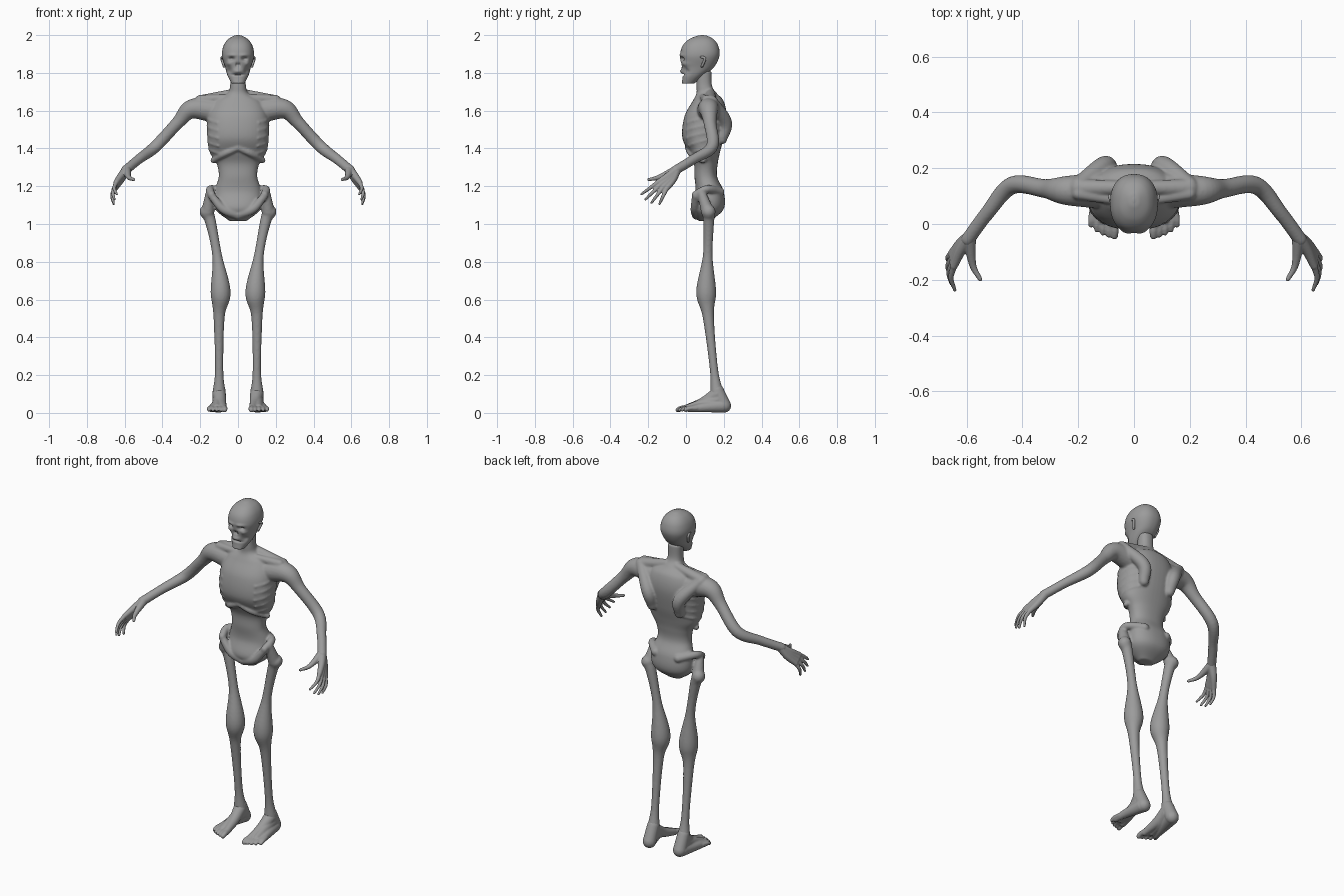
import bpy, bmesh, math
from mathutils import Vector

if "Cube" in bpy.data.objects:
    bpy.data.objects.remove(bpy.data.objects["Cube"])

grey = bpy.data.materials.new("grey_skin")
grey.diffuse_color = (0.33, 0.33, 0.33, 1)
grey.use_nodes = True
grey.node_tree.nodes["Principled BSDF"].inputs["Base Color"].default_value = grey.diffuse_color


def spline(rows, steps):
    """Catmull-Rom through rows of numbers."""
    pts = [Vector(r) for r in rows]
    pts = [pts[0] * 2 - pts[1]] + pts + [pts[-1] * 2 - pts[-2]]
    out = []
    for i in range(1, len(pts) - 2):
        a, b, c, d = pts[i - 1:i + 3]
        for k in range(steps):
            t = k / steps
            out.append(0.5 * (2 * b + (c - a) * t + (2 * a - 5 * b + 4 * c - d) * t * t
                              + (3 * b - a - 3 * c + d) * t ** 3))
    return out + [pts[-2]]


def skin_rings(bm, rings):
    rings = [[bm.verts.new(p) for p in ring] for ring in rings]
    n = len(rings[0])
    for a, b in zip(rings, rings[1:]):
        for i in range(n):
            bm.faces.new((a[i], a[(i + 1) % n], b[(i + 1) % n], b[i]))
    bm.faces.new(rings[0][::-1])
    bm.faces.new(rings[-1])


def oval(ring, ang, scale=1.0):
    """Point on a horizontal cross-section (z, half width, front y, back y)."""
    z, hw, yf, yb = ring
    p = lambda v: math.copysign(abs(v) ** 0.87, v)
    return Vector((scale * hw * p(math.cos(ang)),
                   (yf + yb) / 2 + scale * (yb - yf) / 2 * p(math.sin(ang)), z))


def loft(bm, rows, sides, steps):
    skin_rings(bm, [[oval(r, 2 * math.pi * i / sides) for i in range(sides)]
                    for r in spline(rows, steps)])


def tube(bm, s, *rows, sides=20):
    """Round-ended tube through (x, y, z, radius); s = -1 mirrors it."""
    path = spline([(x * s, y, z, r) for x, y, z, r in rows], 8)
    pos = [p.to_3d() for p in path]
    run = pos[-1] - pos[0]
    k = min(range(3), key=lambda i: abs(run[i]))
    ref = Vector([float(i == k) for i in range(3)])
    rings = []
    for i, p in enumerate(pos):
        t = pos[min(i + 1, len(pos) - 1)] - pos[max(i - 1, 0)]
        u = t.cross(ref).normalized()
        v = t.cross(u).normalized()
        rings.append([p + path[i][3] * (u * math.cos(a) + v * math.sin(a))
                      for a in (2 * math.pi * j / sides for j in range(sides))])
    skin_rings(bm, rings)
    for p in (path[0], path[-1]):
        ball = bmesh.ops.create_uvsphere(bm, u_segments=16, v_segments=10, radius=p[3])
        bmesh.ops.translate(bm, verts=ball["verts"], vec=p.to_3d())


def finish(name, bm, voxel=None, smooth=3):
    bmesh.ops.recalc_face_normals(bm, faces=bm.faces)
    me = bpy.data.meshes.new(name)
    bm.to_mesh(me)
    bm.free()
    me.materials.append(grey)
    for f in me.polygons:
        f.use_smooth = True
    ob = bpy.data.objects.new(name, me)
    bpy.context.collection.objects.link(ob)
    if voxel:  # fuse the overlapping forms into one skin
        m = ob.modifiers.new("fuse", 'REMESH')
        m.mode, m.voxel_size, m.use_smooth_shade = 'VOXEL', voxel, True
        m = ob.modifiers.new("soften", 'SMOOTH')
        m.factor, m.iterations = 0.5, smooth


# Trunk: pelvis, waist, rib cage and neck
trunk = [(1.015, .045, .07, .13), (1.08, .12, .025, .20), (1.17, .125, .05, .20),
         (1.25, .102, .045, .165), (1.32, .113, .042, .168), (1.38, .15, .015, .18),
         (1.46, .162, -.02, .20), (1.57, .16, -.008, .215), (1.65, .125, .035, .20),
         (1.69, .058, .055, .165), (1.73, .042, .056, .138), (1.81, .042, .055, .135)]
body = bmesh.new()
loft(body, trunk, 48, 8)
dense = spline(trunk, 8)
for s in (1, -1):
    # Arm
    tube(body, s, (.12, .12, 1.60, .065), (.245, .12, 1.608, .052), (.32, .127, 1.535, .034),
         (.437, .138, 1.41, .032), (.525, .04, 1.343, .026), (.595, -.055, 1.285, .025))
    # Collar bone, shoulder slope and shoulder blade
    tube(body, s, (.02, .08, 1.67, .018), (.20, .11, 1.66, .024))
    tube(body, s, (.03, .13, 1.69, .025), (.20, .13, 1.65, .032))
    tube(body, s, (.09, .19, 1.45, .028), (.107, .207, 1.54, .036), (.20, .14, 1.65, .028))
    # Rib cage margin
    tube(body, s, (0, .012, 1.405, .018), (.07, .03, 1.372, .018), (.13, .09, 1.337, .016))
    # Hip crest, hip side and groin ridge
    tube(body, s, (.14, .05, 1.155, .02), (.145, .11, 1.185, .021), (.075, .18, 1.17, .024))
    tube(body, s, (.148, .08, 1.17, .022), (.16, .115, 1.065, .035))
    tube(body, s, (.14, .052, 1.15, .02), (.08, .048, 1.08, .024), (0, .058, 1.05, .028))
    # Leg
    tube(body, s, (.167, .12, 1.065, .037), (.145, .12, 1.01, .029), (.11, .115, .83, .026),
         (.092, .107, .64, .053), (.10, .118, .51, .03), (.10, .148, .23, .022),
         (.10, .165, .10, .036))
    # Faint ribs sloping forward and down
    for k in range(5):
        rib = []
        for a in range(-50, 51, 25):
            z = 1.40 + .04 * k + .0005 * a
            p = oval(min(dense, key=lambda r: abs(r[0] - z)), math.radians(a), .965)
            rib.append((p.x, p.y, z, .009))
        tube(body, s, *rib, sides=10)
finish("body", body, .006, 4)

# Head: fine loft, then face forms pushed in (+) or out (-)
head = bmesh.new()
loft(head, [(1.745, .034, -.022, .045), (1.785, .055, -.018, .095), (1.83, .068, -.023, .148),
            (1.89, .085, -.031, .177), (1.94, .078, -.02, .172), (1.975, .056, .012, .15),
            (1.995, .024, .055, .115), (2, .004, .08, .092)], 144, 12)
# Eye sockets, brows, cheekbones, cheek hollows, nose hole, teeth, mouth
face = [(.034, 1.874, .014, .009, .020), (.032, 1.894, .024, .008, -.006),
        (.052, 1.848, .014, .011, -.009), (.045, 1.810, .013, .018, .012),
        (.006, 1.842, .006, .009, .014), (0, 1.808, .024, .012, -.011),
        (0, 1.790, .026, .005, .014)]
for v in head.verts:
    if v.co.y < .05:
        x, z = abs(v.co.x), v.co.z
        v.co.y += sum(d * math.exp(-((x - cx) / sx) ** 2 - ((z - cz) / sz) ** 2)
                      for cx, cz, sx, sz, d in face)
finish("head", head)

for s, side in ((1, "left"), (-1, "right")):
    # Ear
    ear = bmesh.new()
    tube(ear, s, (.08, .08, 1.885, .007), (.086, .1, 1.875, .007), (.074, .085, 1.835, .007),
         sides=10)
    finish("ear_" + side, ear)

    # Hand: palm bones fanning from the wrist into four fingers, plus the thumb
    hand = bmesh.new()
    wrist = (.59, -.048, 1.288, .024)
    for i in range(4):
        t = i / 3
        root = Vector((.622, -.098, 1.252)).lerp(Vector((.622, -.071, 1.231)), t)
        knuckle = Vector((.645, -.150, 1.22)).lerp(Vector((.652, -.104, 1.186)), t)
        tip = Vector((.642, -.236, 1.158)).lerp(Vector((.658, -.14, 1.106)), t)
        tip += Vector((.008, -.012, -.012)) * math.sin(math.pi * t)
        mid = (knuckle + tip) / 2 + Vector((.012, 0, 0))
        tube(hand, s, wrist, (*root, .019), (*knuckle, .014), sides=14)
        tube(hand, s, (*knuckle, .012), (*mid, .0095), (*tip, .0065), sides=14)
    tube(hand, s, wrist, (.578, -.145, 1.247, .013), (.551, -.198, 1.235, .008), sides=14)
    finish("hand_" + side, hand, .0035, 2)

    # Foot: heel, instep, middle, outer edge and five toes
    foot = bmesh.new()
    tube(foot, s, (.10, .165, .12, .034), (.10, .202, .038, .037))
    tube(foot, s, (.10, .165, .10, .036), (.09, .09, .054, .028), (.077, 0, .024, .019))
    tube(foot, s, (.10, .17, .07, .036), (.11, .02, .028, .021))
    tube(foot, s, (.105, .19, .037, .036), (.128, .09, .029, .025), (.142, .015, .02, .016))
    for i in range(5):
        t = i / 4
        x, y, r = .07 + .084 * t, -.042 + .038 * t * t, .0135 if i == 0 else .0095
        tube(foot, s, (x * .8 + .022, y + .06, .026, r + .004), (x, y + .02, .024, r + .001),
             (x, y, .016, r), sides=14)
    finish("foot_" + side, foot, .0045, 2)
